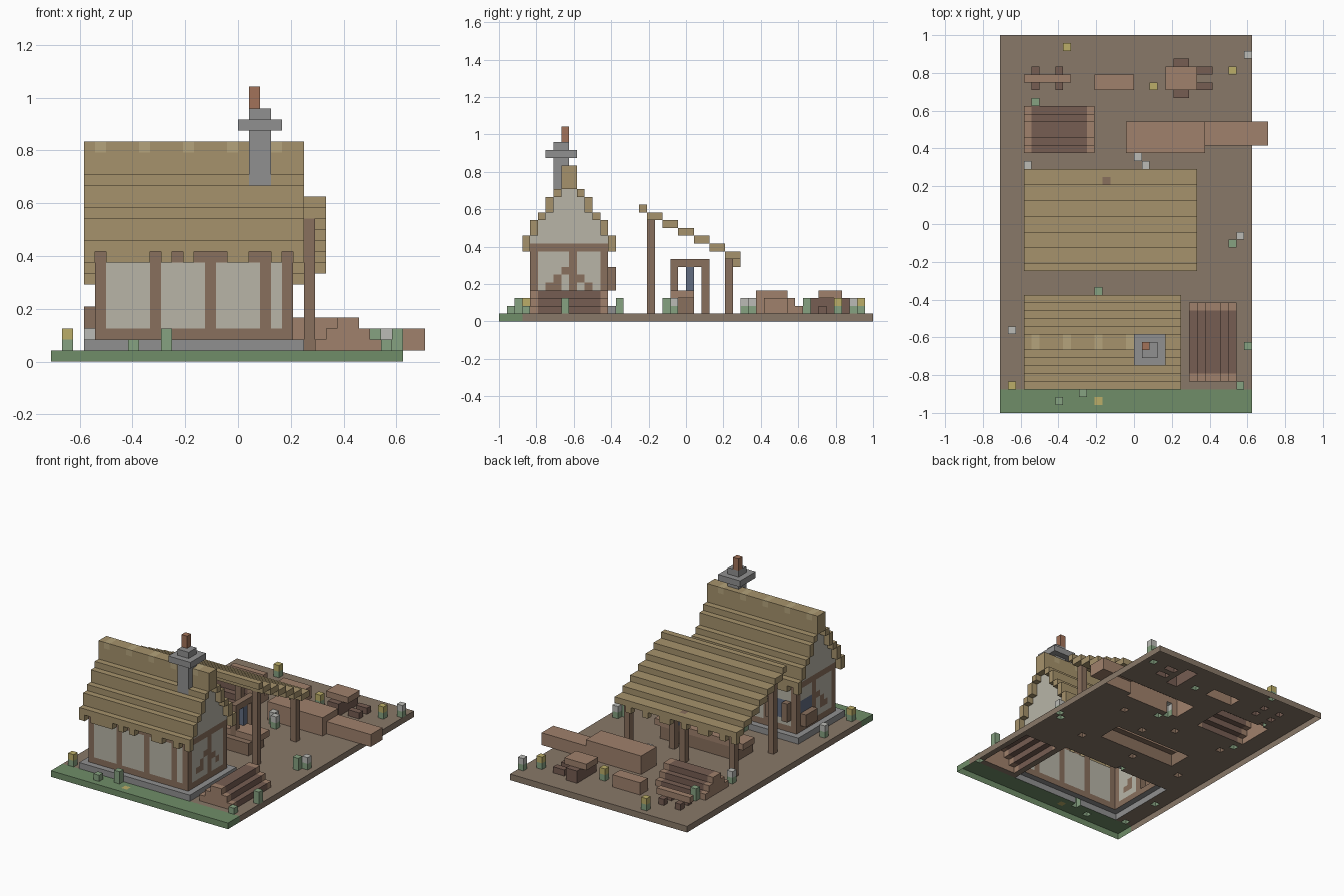
import bpy, bmesh

if "Cube" in bpy.data.objects:
    bpy.data.objects.remove(bpy.data.objects["Cube"])

# Block model on a 34 x 48 x 25 grid; only exposed block faces are built.
U = 1 / 24
OX, OY = -17 * U, -1.0
COL = {
    "earth": (.25, .19, .14), "grass": (.16, .27, .14), "thatch": (.38, .29, .15),
    "thatch_light": (.46, .37, .20), "plaster": (.48, .46, .39), "timber": (.25, .16, .11),
    "bark": (.18, .11, .085), "cut_wood": (.35, .22, .15), "stone": (.28, .28, .28),
    "clay": (.36, .17, .10), "glass": (.12, .15, .22), "leaf": (.24, .36, .22),
    "yellow": (.50, .42, .14), "white": (.5, .5, .47),
}
vox = {}


def box(part, col, i0, i1, j0, j1, k0, k1):
    for i in range(i0, i1):
        for j in range(j0, j1):
            for k in range(k0, k1):
                vox[i, j, k] = (part, col)


# ground: grass strip in front, packed earth behind
box("ground", "earth", 0, 32, 3, 48, 0, 1)
box("ground", "grass", 0, 32, 0, 3, 0, 1)
box("ground", "yellow", 12, 13, 1, 2, 0, 1)

# house: stone footing, plaster walls, timber frame
box("footing", "stone", 3, 23, 3, 15, 1, 2)
box("walls", "plaster", 4, 22, 4, 14, 2, 10)
for k in (2, 9):
    box("wall_frame", "timber", 4, 22, 4, 14, k, k + 1)
for i in (4, 9, 14, 19, 21):
    for j in (4, 13):
        box("wall_frame", "timber", i, i + 1, j, j + 1, 2, 10)
for i in (4, 21):
    for j in (4, 9, 13):
        box("wall_frame", "timber", i, i + 1, j, j + 1, 2, 10)
    for j, k in ((8, 6), (7, 5), (7, 4), (6, 4), (10, 5), (11, 4)):
        box("wall_frame", "timber", i, i + 1, j, j + 1, k, k + 1)

# thatched gable roof in steps, mirrored about the ridge
steps = [(3, 9, 11), (4, 11, 13), (5, 13, 14), (6, 14, 16), (7, 16, 17), (8, 17, 20)]
for j, k0, k1 in steps:
    for jj in (j, 17 - j):
        box("gable", "plaster", 4, 22, jj, jj + 1, 10, k0)
        box("house_roof", "thatch", 3, 23, jj, jj + 1, k0, k1)
for i in range(4, 23, 4):
    box("house_roof", "thatch_light", i, i + 1, 8, 10, 19, 20)
for i in (4, 9, 11, 13, 14, 15, 18, 19, 21):      # ragged eaves
    for j in (3, 14):
        vox.pop((i, j, 9))

# chimney with cap and pot
box("chimney", "stone", 18, 20, 7, 9, 16, 23)
box("chimney_cap", "stone", 17, 21, 6, 10, 21, 22)
box("chimney_pot", "clay", 18, 19, 8, 9, 23, 25)

# back window with shutters, window box on the left wall
box("back_window", "glass", 6, 8, 13, 14, 4, 7)
for i in (5, 8):
    box("shutter", "timber", i, i + 1, 14, 15, 4, 7)
box("left_window", "glass", 4, 5, 10, 13, 5, 7)
box("window_box", "timber", 3, 4, 10, 13, 3, 5)

# open workshop: stepped lean-to roof on posts
box("workshop_roof", "thatch", 3, 25, 18, 19, 14, 15)
for n in range(6):
    box("workshop_roof", "thatch", 3, 25, 19 + 2 * n, 21 + 2 * n, 13 - n, 14 - n)
for i in (3, 5, 8, 9, 12, 15, 16, 19, 22):
    box("workshop_roof", "thatch", i, i + 1, 30, 31, 7, 8)
for i in (4, 13, 23):
    box("workshop_post", "timber", i, i + 1, 19, 20, 1, 13)
    box("workshop_post", "timber", i, i + 1, 29, 30, 1, 9 if i == 13 else 8)

# saw bench and upright saw frame under the lean-to
box("saw_bench", "timber", 7, 21, 21, 25, 1, 3)
box("saw_bench", "cut_wood", 6, 22, 22, 25, 3, 4)
box("saw_frame", "timber", 17, 18, 22, 27, 7, 8)
for j in (22, 26):
    box("saw_frame", "timber", 17, 18, j, j + 1, 1, 7)
box("saw_blade", "glass", 17, 18, 24, 25, 4, 7)

# log piles: three narrowing layers, pale cut ends
for n in range(3):
    box("side_log_pile", "cut_wood", 24 + n, 30 - n, 4, 14, 1 + n, 2 + n)
    box("side_log_pile", "bark", 24 + n, 30 - n, 5, 13, 1 + n, 2 + n)
    box("back_log_pile", "cut_wood", 3, 12, 33 + n, 39 - n, 1 + n, 2 + n)
    box("back_log_pile", "bark", 4, 11, 33 + n, 39 - n, 1 + n, 2 + n)

# big sawn timbers, one overhanging the yard
box("timber_stack", "cut_wood", 16, 26, 33, 37, 1, 4)
box("long_beam", "cut_wood", 26, 34, 34, 37, 1, 3)

# sawhorse, plank block, table with stools
box("sawhorse", "cut_wood", 3, 9, 42, 43, 2, 3)
for i in (4, 7):
    for j in (41, 43):
        box("sawhorse", "bark", i, i + 1, j, j + 1, 1, 2)
box("plank_block", "cut_wood", 12, 17, 41, 43, 1, 3)
box("table", "cut_wood", 21, 25, 41, 44, 3, 4)
box("table", "bark", 22, 24, 41, 44, 1, 3)
for i, j in ((22, 40), (22, 44), (25, 41), (25, 43)):
    box("stool", "bark", i, i + 2, j, j + 1, 1, 3 if i == 22 else 2)

# plants: (x, y, top colour, height)
plants = [(8, 46, "yellow", 2), (29, 43, "yellow", 2), (31, 45, "white", 2), (19, 41, "yellow", 2),
          (4, 39, "leaf", 2), (3, 31, "white", 2), (17, 32, "white", 2), (18, 31, "white", 2),
          (30, 22, "white", 2), (29, 21, "leaf", 2), (12, 15, "leaf", 2), (1, 10, "white", 2),
          (1, 3, "yellow", 2), (31, 8, "leaf", 2), (30, 3, "leaf", 1), (7, 1, "leaf", 1),
          (10, 2, "leaf", 2)]
for i, j, c, h in plants:
    box("plants", "leaf", i, i + 1, j, j + 1, 1, 1 + h)
    box("plants", c, i, i + 1, j, j + 1, h, 1 + h)

# turn the blocks of each part into a mesh of exposed faces
mats = {}
for name, rgb in COL.items():
    mats[name] = bpy.data.materials.new(name)
    mats[name].diffuse_color = (*rgb, 1)

parts = {}
for key, (part, col) in vox.items():
    parts.setdefault(part, []).append((key, col))

for part, cells in parts.items():
    me = bpy.data.meshes.new(part)
    cols = sorted({c for _, c in cells})
    for c in cols:
        me.materials.append(mats[c])
    bm, vs = bmesh.new(), {}

    def vert(p):
        p = tuple(p)
        if p not in vs:
            vs[p] = bm.verts.new((OX + p[0] * U, OY + p[1] * U, p[2] * U))
        return vs[p]

    for key, col in cells:
        for a in range(3):
            for side in (0, 1):
                nb = list(key)
                nb[a] += 2 * side - 1
                if tuple(nb) in vox or nb[2] < 0:
                    continue
                ring = []
                for db, dc in ((0, 0), (1, 0), (1, 1), (0, 1)):
                    p = list(key)
                    p[a] += side
                    p[(a + 1) % 3] += db
                    p[(a + 2) % 3] += dc
                    ring.append(vert(p))
                f = bm.faces.new(ring if side else ring[::-1])
                f.material_index = cols.index(col)
    bm.to_mesh(me)
    bm.free()
    bpy.context.collection.objects.link(bpy.data.objects.new(part, me))

for m in bpy.data.materials:
    if m.users and not m.is_grease_pencil:
        m.use_nodes = True
        m.node_tree.nodes["Principled BSDF"].inputs["Base Color"].default_value = m.diffuse_color
